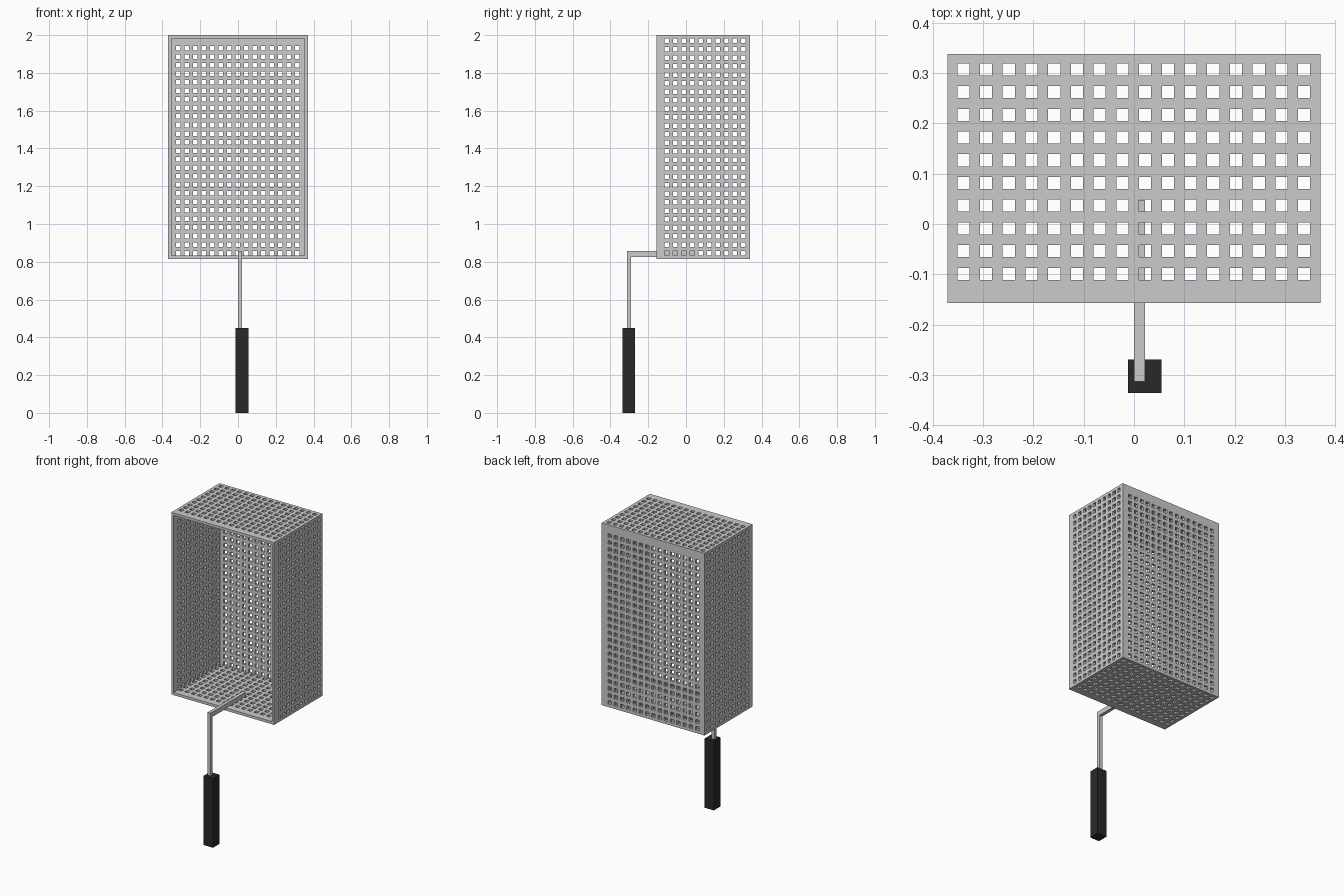
import bpy, bmesh

if "Cube" in bpy.data.objects:
    bpy.data.objects.remove(bpy.data.objects["Cube"])

T = 0.017                                # sheet thickness
X0, X1, Y0, Y1, Z0, Z1 = -0.37, 0.37, -0.157, 0.338, 0.815, 2.0
HOLE = 0.024


def cuts(lo, hi, first, last, n):
    """Grid lines along one axis: odd-numbered cells are holes."""
    out = [lo]
    for i in range(n):
        c = first + (last - first) * i / (n - 1)
        out += [c - HOLE / 2, c + HOLE / 2]
    return out + [hi]


def perforated(name, us, vs, place):
    """Sheet with square holes; place(u, v, depth) maps to 3D."""
    bm = bmesh.new()
    grid = [[[bm.verts.new(place(u, v, d)) for v in vs] for u in us] for d in (0, T)]
    nu, nv = len(us) - 1, len(vs) - 1

    def solid(i, j):
        return 0 <= i < nu and 0 <= j < nv and not (i % 2 and j % 2)

    for i in range(nu):
        for j in range(nv):
            if not solid(i, j):
                continue
            ring = [(i, j), (i + 1, j), (i + 1, j + 1), (i, j + 1)]
            for g in grid:
                bm.faces.new([g[a][b] for a, b in ring])
            # walls around holes and along the outer border
            for k, (di, dj) in enumerate([(0, -1), (1, 0), (0, 1), (-1, 0)]):
                if not solid(i + di, j + dj):
                    (a, b), (c, d) = ring[k], ring[(k + 1) % 4]
                    bm.faces.new([grid[0][a][b], grid[0][c][d], grid[1][c][d], grid[1][a][b]])
    bmesh.ops.recalc_face_normals(bm, faces=bm.faces)
    me = bpy.data.meshes.new(name)
    bm.to_mesh(me)
    bm.free()
    ob = bpy.data.objects.new(name, me)
    bpy.context.collection.objects.link(ob)
    return ob


def box(name, x, y, z):
    bpy.ops.mesh.primitive_cube_add(size=1, location=[sum(r) / 2 for r in (x, y, z)])
    ob = bpy.context.object
    ob.name = name
    ob.scale = [r[1] - r[0] for r in (x, y, z)]
    bpy.ops.object.transform_apply(location=False, rotation=False, scale=True)
    return ob


# top and bottom sheets
xs = cuts(X0, X1, -0.339, 0.338, 16)
ys = cuts(Y0, Y1, -0.099, 0.307, 10)
perforated("top_panel", xs, ys, lambda u, v, d: (u, v, Z1 - d))
perforated("bottom_panel", xs, ys, lambda u, v, d: (u, v, Z0 + d))

# side sheets
ys = cuts(Y0, Y1, -0.102, 0.302, 10)
zs = cuts(Z0 + T, Z1 - T, 0.8445, 1.970, 26)
perforated("right_panel", ys, zs, lambda u, v, d: (X1 - d, u, v))
perforated("left_panel", ys, zs, lambda u, v, d: (X0 + d, u, v))

# back sheet
xs = cuts(X0 + T, X1 - T, -0.317, 0.313, 15)
zs = cuts(Z0 + T, Z1 - T, 0.846, 1.931, 25)
perforated("back_panel", xs, zs, lambda u, v, d: (u, Y1 - d, v))

# bent rod: L-shaped profile extruded across x
bm = bmesh.new()
profile = [(-0.313, 0.44), (-0.291, 0.44), (-0.291, 0.826), (0.048, 0.826),
           (0.048, 0.857), (-0.313, 0.857)]
face = bm.faces.new([bm.verts.new((0, y, z)) for y, z in profile])
ext = bmesh.ops.extrude_face_region(bm, geom=[face])
bmesh.ops.translate(bm, vec=(0.022, 0, 0),
                    verts=[g for g in ext["geom"] if isinstance(g, bmesh.types.BMVert)])
bmesh.ops.recalc_face_normals(bm, faces=bm.faces)
me = bpy.data.meshes.new("rod")
bm.to_mesh(me)
bm.free()
bpy.context.collection.objects.link(bpy.data.objects.new("rod", me))

# dark grip
grip = box("grip", (-0.012, 0.055), (-0.336, -0.269), (0, 0.45))
dark = bpy.data.materials.new("dark_grip")
dark.diffuse_color = (0.02, 0.022, 0.024, 1)
dark.use_nodes = True
dark.node_tree.nodes["Principled BSDF"].inputs["Base Color"].default_value = dark.diffuse_color
grip.data.materials.append(dark)
